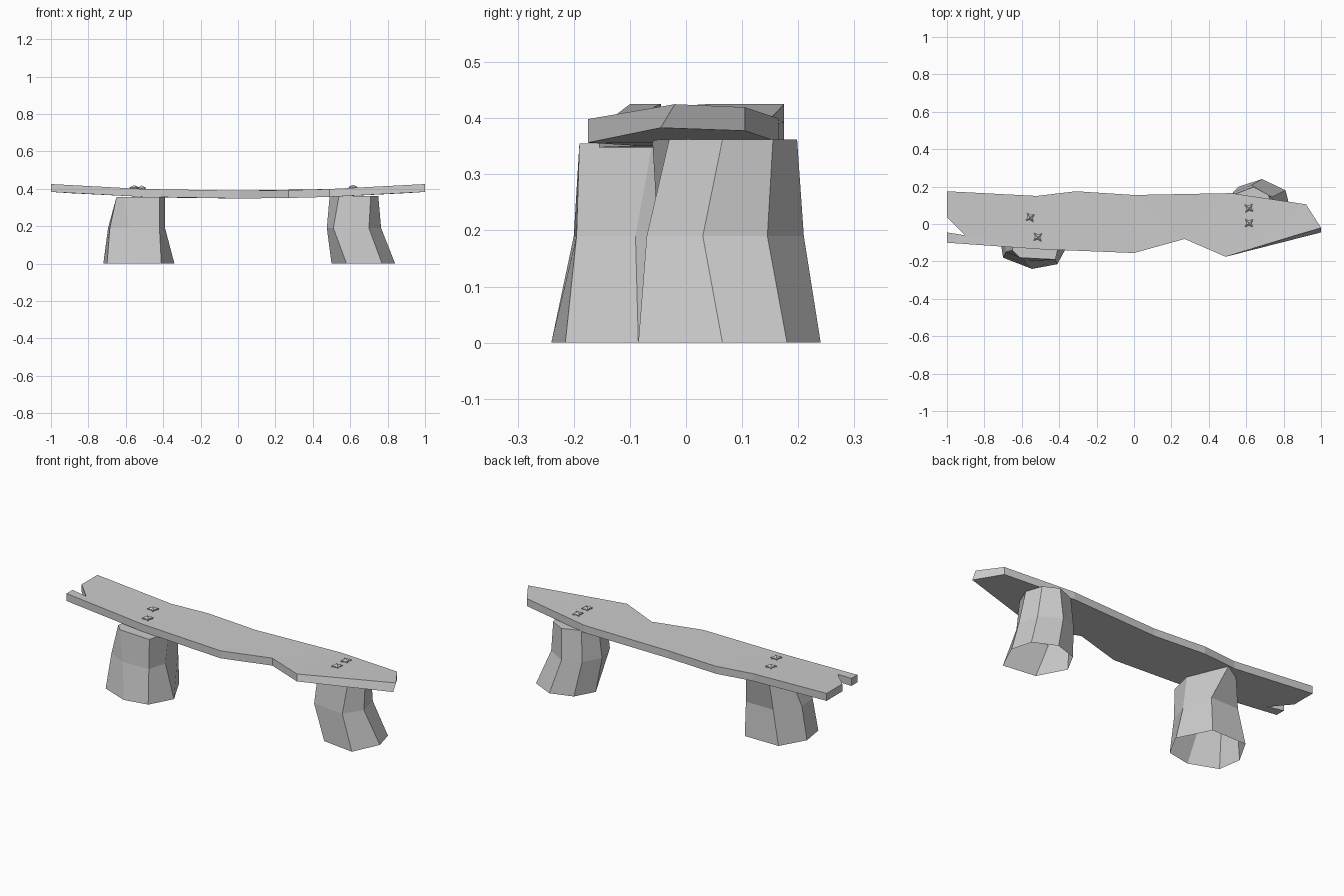
import bpy, bmesh, math
from mathutils import Vector

if "Cube" in bpy.data.objects:
    bpy.data.objects.remove(bpy.data.objects["Cube"])

mat = bpy.data.materials.new("pale_grey")
mat.use_nodes = True
GREY = (0.6, 0.6, 0.6, 1)
mat.diffuse_color = GREY
mat.node_tree.nodes["Principled BSDF"].inputs["Base Color"].default_value = GREY


def finish(name, bm):
    bmesh.ops.recalc_face_normals(bm, faces=bm.faces)
    mesh = bpy.data.meshes.new(name)
    bm.to_mesh(mesh)
    bm.free()
    mesh.materials.append(mat)
    obj = bpy.data.objects.new(name, mesh)
    bpy.context.collection.objects.link(obj)
    return obj


def board_top(x):
    return 0.39 + 0.035 * x * x


# Plank: ragged outline, extruded, cut across and bowed upward at both ends
outline = [(-1, .175), (-.52, .15), (-.31, .175), (0, .155), (.52, .165), (.92, .105),
           (1, -.02), (.49, -.175), (.27, -.08), (0, -.155), (-.5, -.135),
           (-1, -.1), (-1, -.045), (-.905, -.06), (-1, .035)]
bm = bmesh.new()
face = bm.faces.new([bm.verts.new((x, y, 0)) for x, y in outline])
ext = bmesh.ops.extrude_face_region(bm, geom=[face])
for v in ext["geom"]:
    if isinstance(v, bmesh.types.BMVert):
        v.co.z = -0.042
        if v.co.x > .99:
            v.co.y = -0.045
for cut in (-.52, 0, .49):
    bmesh.ops.bisect_plane(bm, geom=bm.verts[:] + bm.edges[:] + bm.faces[:],
                           plane_co=(cut, 0, 0), plane_no=(1, 0, 0))
for v in bm.verts:
    v.co.z += board_top(v.co.x)
bmesh.ops.triangulate(bm, faces=[f for f in bm.faces if abs(f.normal.z) > .5])
finish("plank", bm)


# Stump legs: three uneven rings, open underneath
def leg(name, rings):
    bm = bmesh.new()
    loops = [[bm.verts.new((x, y, z)) for x, y in pts] for z, pts in rings]
    n = len(loops[0])
    for low, high in zip(loops, loops[1:]):
        for i in range(n):
            j = (i + 1) % n
            bm.faces.new((low[i], low[j], high[j], high[i]))
    bm.faces.new(loops[-1])
    finish(name, bm)


leg("left_leg", [
    (0, [(.77, -.085), (.84, .065), (.81, .18), (.685, .24), (.56, .2), (.5, .09), (.58, -.06)]),
    (.19, [(.7, -.07), (.765, .03), (.74, .145), (.63, .21), (.53, .17), (.475, .07), (.51, -.05)]),
    (.362, [(.71, -.03), (.75, .065), (.72, .155), (.64, .198), (.54, .16), (.49, .08), (.54, -.06)])])
leg("right_leg", [
    (0, [(-.64, .09), (-.72, -.05), (-.7, -.18), (-.545, -.24), (-.41, -.215), (-.34, -.085), (-.43, .09)]),
    (.19, [(-.6, .08), (-.695, -.04), (-.685, -.15), (-.58, -.2), (-.42, -.195), (-.39, -.09), (-.43, .08)]),
    (.355, [(-.58, .09), (-.64, -.01), (-.65, -.14), (-.61, -.18), (-.42, -.19), (-.39, -.06), (-.48, .15)])])


# Nails: shallow four-pointed heads resting on the plank
def nail(name, x, y, turn):
    bm = bmesh.new()
    z = board_top(x)
    rim = []
    for i in range(8):
        a = turn + i * math.pi / 4
        r = .03 if i % 2 == 0 else .013
        rim.append(Vector((x + r * math.cos(a), y + r * math.sin(a), z + .006)))
    ring = [bm.verts.new(p) for p in rim]
    tip = bm.verts.new((x, y, z + .018))
    root = bm.verts.new((x, y, z - .05))
    for i in range(8):
        a, b = ring[i], ring[(i + 1) % 8]
        bm.faces.new((a, b, tip))
        bm.faces.new((b, a, root))
    finish(name, bm)


for i, (x, y, turn) in enumerate([(-.555, .035, .6), (-.515, -.07, .7),
                                  (.615, .085, .9), (.615, .005, .75)]):
    nail(f"nail_{i + 1}", x, y, turn)
